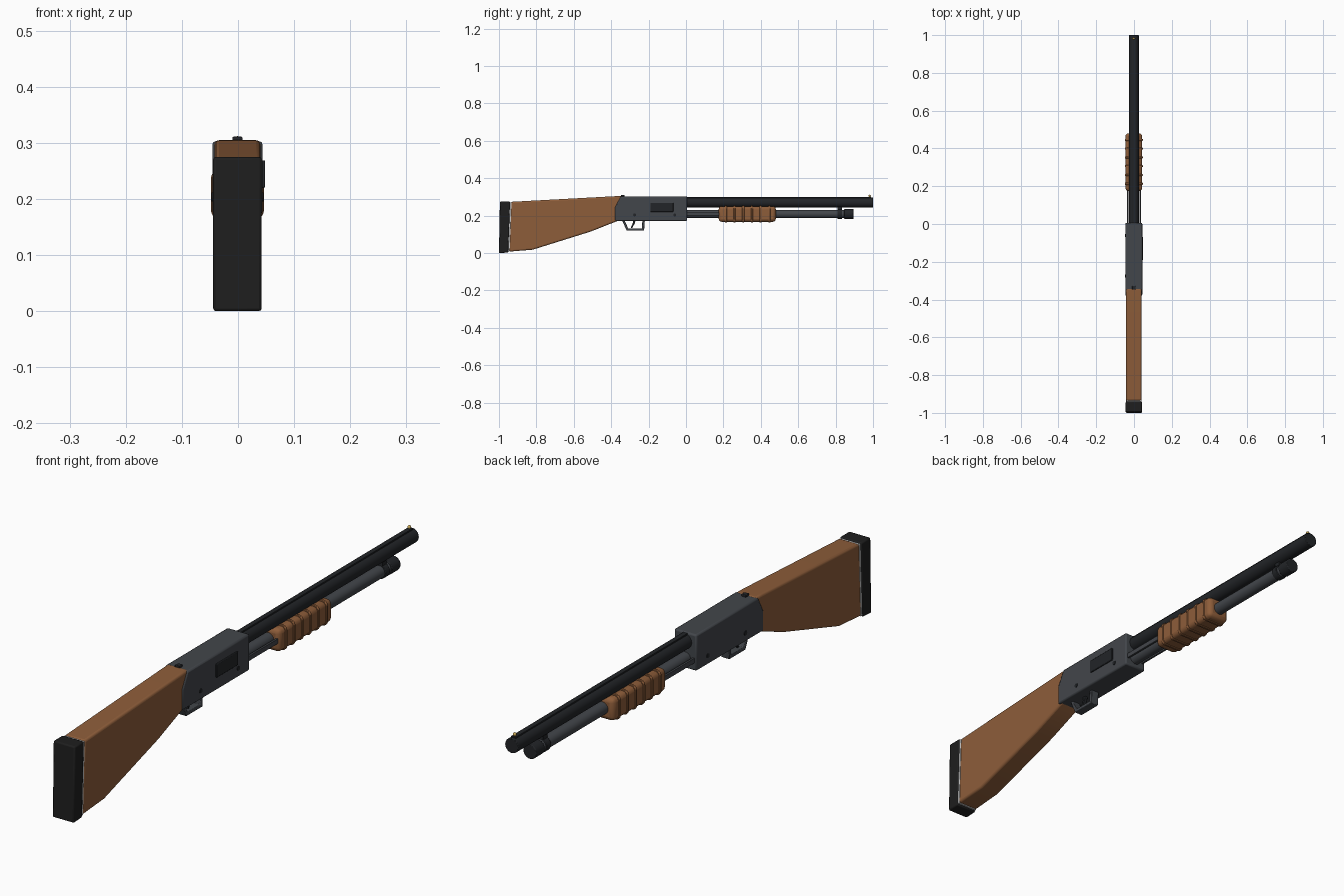
import bpy, bmesh, math
from mathutils import Matrix

if "Cube" in bpy.data.objects:
    bpy.data.objects.remove(bpy.data.objects["Cube"])

X0 = -0.001  # whole body offset, the port stands proud on +x


def mat(name, rgb):
    m = bpy.data.materials.new(name)
    m.diffuse_color = (*rgb, 1)
    m.use_nodes = True
    m.node_tree.nodes["Principled BSDF"].inputs["Base Color"].default_value = m.diffuse_color
    return m


WOOD = mat("walnut", (0.27, 0.11, 0.042))
STEEL = mat("receiver_steel", (0.055, 0.061, 0.07))
BLUED = mat("blued_steel", (0.016, 0.018, 0.021))
RUBBER = mat("rubber", (0.013, 0.013, 0.013))
BRASS = mat("brass", (0.6, 0.4, 0.1))
WHITE = mat("spacer_white", (0.6, 0.6, 0.58))


def finish(name, bm, material, bevel=0, segments=2):
    bmesh.ops.recalc_face_normals(bm, faces=bm.faces)
    me = bpy.data.meshes.new(name)
    bm.to_mesh(me)
    bm.free()
    ob = bpy.data.objects.new(name, me)
    bpy.context.collection.objects.link(ob)
    me.materials.append(material)
    if bevel:
        b = ob.modifiers.new("bevel", 'BEVEL')
        b.width, b.segments, b.limit_method = bevel, segments, 'ANGLE'
    bpy.ops.object.select_all(action='DESELECT')
    ob.select_set(True)
    bpy.context.view_layer.objects.active = ob
    bpy.ops.object.shade_smooth_by_angle(angle=math.radians(35))
    return ob


def prism(name, profile, half, material, bevel=0, segments=2, x=X0):
    """Extrude a side profile of (y, z) points across x."""
    bm = bmesh.new()
    face = bm.faces.new([bm.verts.new((x - half, y, z)) for y, z in profile])
    ext = bmesh.ops.extrude_face_region(bm, geom=[face])["geom"]
    moved = [v for v in ext if isinstance(v, bmesh.types.BMVert)]
    bmesh.ops.translate(bm, vec=(2 * half, 0, 0), verts=moved)
    return finish(name, bm, material, bevel, segments)


def box(name, x, half, y0, y1, z0, z1, material, bevel=0, segments=2):
    return prism(name, [(y0, z0), (y1, z0), (y1, z1), (y0, z1)], half,
                 material, bevel, segments, x)


def rod(name, y0, y1, z, r, material, bevel=0, sides=24):
    """Cylinder along y."""
    bm = bmesh.new()
    m = Matrix.Translation((X0, (y0 + y1) / 2, z)) @ Matrix.Rotation(math.pi / 2, 4, 'X')
    bmesh.ops.create_cone(bm, cap_ends=True, segments=sides, radius1=r,
                          radius2=r, depth=y1 - y0, matrix=m)
    return finish(name, bm, material, bevel)


# Butt stock, spacer and recoil pad
prism("stock", [(-0.945, 0.008), (-0.82, 0.018), (-0.51, 0.115), (-0.365, 0.172),
                (-0.34, 0.19), (-0.34, 0.305), (-0.38, 0.304), (-0.935, 0.274)],
      0.041, WOOD, 0.008, 3)
prism("stock_spacer", [(-0.952, 0.008), (-0.943, 0.008), (-0.933, 0.271), (-0.943, 0.271)],
      0.040, WHITE)
prism("recoil_pad", [(-1.0, 0.0), (-0.95, 0.003), (-0.94, 0.275), (-0.995, 0.275)],
      0.0432, RUBBER, 0.005)

# Receiver with ejection port, pins and safety
prism("receiver", [(-0.38, 0.172), (0.006, 0.172), (0.006, 0.303), (-0.35, 0.303),
                   (-0.38, 0.245)], 0.0447, STEEL, 0.006)
box("ejection_port", 0.04, 0.0085, -0.19, -0.068, 0.22, 0.269, BLUED, 0.002)
box("safety_button", X0, 0.009, -0.347, -0.328, 0.295, 0.311, BLUED, 0.002)
for i, y in enumerate((-0.275, -0.06)):
    bm = bmesh.new()
    bmesh.ops.create_cone(bm, cap_ends=True, segments=12, radius1=0.008, radius2=0.008,
                          depth=0.093, matrix=Matrix.Translation((X0, y, 0.204))
                          @ Matrix.Rotation(math.pi / 2, 4, 'Y'))
    finish(f"receiver_pin_{i + 1}", bm, BLUED)

# Trigger guard loop and trigger
prism("trigger_guard", [(-0.342, 0.176), (-0.317, 0.12), (-0.224, 0.12), (-0.22, 0.176),
                        (-0.233, 0.176), (-0.236, 0.132), (-0.309, 0.132), (-0.329, 0.176)],
      0.016, STEEL, 0.002)
prism("trigger", [(-0.283, 0.18), (-0.268, 0.18), (-0.274, 0.158), (-0.288, 0.134),
                  (-0.296, 0.136), (-0.285, 0.158)], 0.006, BLUED, 0.0015)

# Barrel with sighting rib and bead
rod("barrel", -0.02, 1.0, 0.270, 0.0265, BLUED, 0.002)
box("sight_rib", X0, 0.009, 0.0, 0.99, 0.288, 0.3, BLUED, 0.001)
bm = bmesh.new()
bmesh.ops.create_uvsphere(bm, u_segments=12, v_segments=8, radius=0.0065,
                          matrix=Matrix.Translation((X0, 0.982, 0.3055)))
finish("bead_sight", bm, BRASS)

# Magazine tube, end cap and barrel clamp
rod("magazine_tube", -0.02, 0.86, 0.209, 0.0225, STEEL)
rod("magazine_cap", 0.846, 0.896, 0.209, 0.0265, BLUED, 0.003)
rod("clamp_ring", 0.81, 0.835, 0.209, 0.026, BLUED, 0.002)
box("clamp_web", X0, 0.012, 0.81, 0.835, 0.22, 0.26, BLUED, 0.002)

# Pump fore-end with raised grip ridges and twin action bars
box("fore_end", X0, 0.0445, 0.175, 0.48, 0.167, 0.25, WOOD, 0.016, 3)
for i in range(6):
    y = 0.213 + i * 0.0465
    bm = bmesh.new()
    bmesh.ops.create_cube(bm, size=1, matrix=Matrix.Translation((X0, y, 0.2085))
                          @ Matrix.Diagonal((0.095, 0.011, 0.0905, 1)))
    # round only the four edges running along y
    edges = [e for e in bm.edges if abs(e.verts[0].co.y - e.verts[1].co.y) > 0.005]
    bmesh.ops.bevel(bm, geom=edges, offset=0.017, segments=3, profile=0.5, affect='EDGES')
    finish(f"grip_ridge_{i + 1}", bm, WOOD, 0.002, 1)
for side in (-1, 1):
    box(f"action_bar_{'left' if side < 0 else 'right'}", X0 + side * 0.033, 0.004,
        -0.01, 0.2, 0.2, 0.218, STEEL, 0.001)
